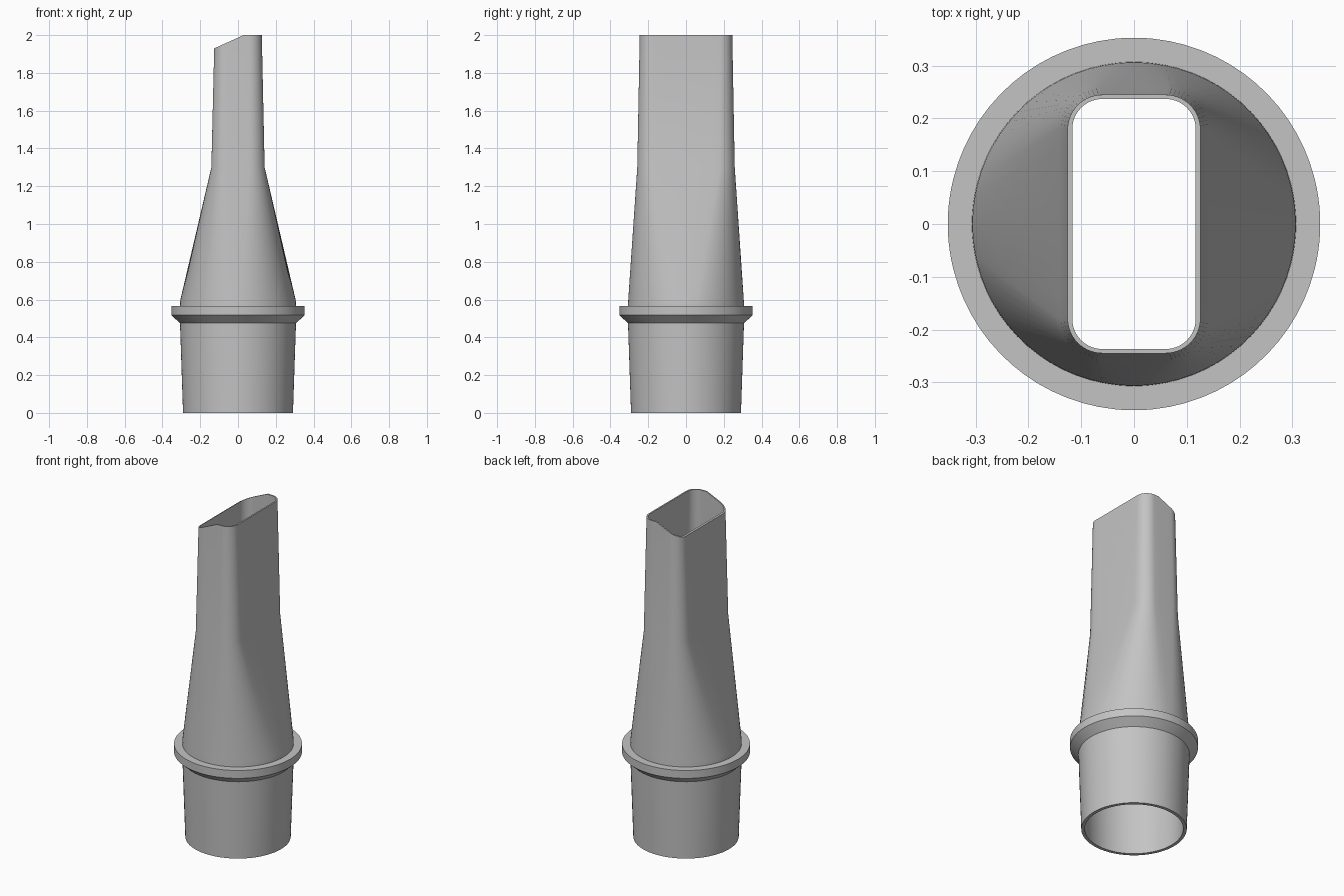
import bpy, bmesh
from math import cos, sin, radians, pi

if "Cube" in bpy.data.objects:
    bpy.data.objects.remove(bpy.data.objects["Cube"])

LONG, CORNER = 5, 14          # segments per half long side and per corner
A0, A1 = radians(14), radians(84)   # circle arc that blends into each corner


def mirror_quadrant(q):
    """Turn a quadrant (from +x to +y) into a full closed loop."""
    left = [(-x, y) for x, y in reversed(q[:-1])]
    half = q + left
    return half + [(x, -y) for x, y in reversed(half[1:-1])]


def circle(r):
    angles = [A0 * i / LONG for i in range(LONG)]
    angles += [A0 + (A1 - A0) * i / CORNER for i in range(CORNER + 1)]
    angles += [(A1 + pi / 2) / 2, pi / 2]
    return mirror_quadrant([(r * cos(a), r * sin(a)) for a in angles])


def rounded_rect(hx, hy, r):
    cx, cy = hx - r, hy - r
    q = [(hx, cy * i / LONG) for i in range(LONG)]
    for i in range(CORNER + 1):
        a = pi / 2 * i / CORNER
        q.append((cx + r * cos(a), cy + r * sin(a)))
    q += [(cx / 2, hy), (0, hy)]
    return mirror_quadrant(q)


def level(loop, z):
    return [(x, y, z) for x, y in loop]


def slanted(loop):
    """Mouth: flat on the right, sloping down to the left."""
    return [(x, y, min(2.0, 2.0 - (0.03 - x) * 0.45)) for x, y in loop]


# Outer skin upward, over the mouth, then the inner skin back down
rings = [
    level(circle(0.291), 0.0),
    level(circle(0.307), 0.475),
    level(circle(0.353), 0.517),      # collar
    level(circle(0.353), 0.565),
    level(circle(0.307), 0.565),
    level(circle(0.306), 0.595),
    level(rounded_rect(0.141, 0.258, 0.078), 1.30),
    slanted(rounded_rect(0.126, 0.245, 0.066)),
    slanted(rounded_rect(0.117, 0.237, 0.057)),
    level(rounded_rect(0.129, 0.246, 0.066), 1.30),
    level(circle(0.288), 0.595),
    level(circle(0.288), 0.475),
    level(circle(0.272), 0.0),
]

bm = bmesh.new()
loops = [[bm.verts.new(p) for p in ring] for ring in rings]
n = len(loops[0])
for k, lower in enumerate(loops):
    upper = loops[(k + 1) % len(loops)]
    for i in range(n):
        j = (i + 1) % n
        bm.faces.new((lower[i], lower[j], upper[j], upper[i]))
bmesh.ops.recalc_face_normals(bm, faces=bm.faces)

mesh = bpy.data.meshes.new("nozzle")
bm.to_mesh(mesh)
bm.free()
nozzle = bpy.data.objects.new("nozzle", mesh)
bpy.context.collection.objects.link(nozzle)

grey = bpy.data.materials.new("grey plastic")
grey.diffuse_color = (0.55, 0.55, 0.55, 1)
grey.use_nodes = True
grey.node_tree.nodes["Principled BSDF"].inputs["Base Color"].default_value = grey.diffuse_color
mesh.materials.append(grey)

# Smooth skin with crisp collar and rims
bpy.context.view_layer.objects.active = nozzle
nozzle.select_set(True)
bpy.ops.object.shade_smooth_by_angle(angle=radians(30))
